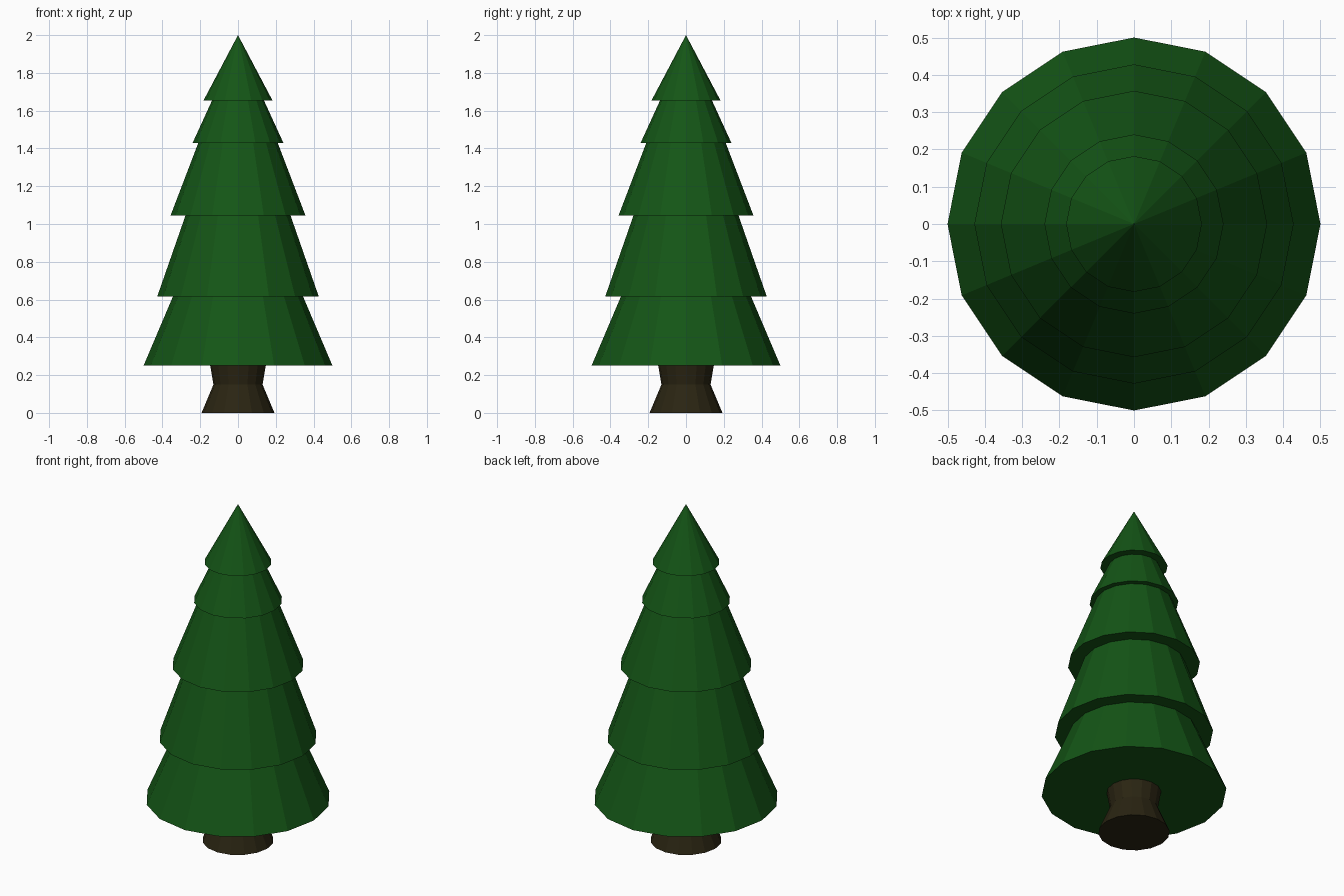
import bpy, bmesh, math

if "Cube" in bpy.data.objects:
    bpy.data.objects.remove(bpy.data.objects["Cube"])

SIDES = 16


def material(name, rgb):
    m = bpy.data.materials.new(name)
    m.diffuse_color = (*rgb, 1)
    m.use_nodes = True
    m.node_tree.nodes["Principled BSDF"].inputs["Base Color"].default_value = m.diffuse_color
    return m


def lathe(name, profile, mat):
    """Revolve (radius, z) points, listed bottom to top, with flat facets."""
    bm = bmesh.new()
    rings = []
    for r, z in profile:
        if r == 0:
            rings.append([bm.verts.new((0, 0, z))] * SIDES)
        else:
            rings.append([bm.verts.new((r * math.cos(math.tau * i / SIDES),
                                        r * math.sin(math.tau * i / SIDES), z))
                          for i in range(SIDES)])
    for low, high in zip(rings, rings[1:]):
        for i in range(SIDES):
            j = (i + 1) % SIDES
            corners = list(dict.fromkeys((low[i], low[j], high[j], high[i])))
            bm.faces.new(corners)
    mesh = bpy.data.meshes.new(name)
    bm.to_mesh(mesh)
    bm.free()
    mesh.materials.append(mat)
    ob = bpy.data.objects.new(name, mesh)
    bpy.context.collection.objects.link(ob)
    return ob


green = material("pine green", (0.007, 0.092, 0.008))
brown = material("dark bark brown", (0.023, 0.018, 0.006))

# Trunk, flared at the foot
lathe("trunk", [(0, 0), (0.193, 0), (0.13, 0.15), (0.147, 0.25)], brown)

# Foliage tiers: base height, base radius, top height, top radius
tiers = [(0.25, 0.50, 0.615, 0.345),
         (0.615, 0.428, 1.045, 0.278),
         (1.045, 0.357, 1.43, 0.21),
         (1.43, 0.24, 1.655, 0.137),
         (1.655, 0.182, 2.0, 0)]
inner = 0.147  # each underside reaches in to the part below
for n, (z0, r0, z1, r1) in enumerate(tiers, 1):
    lathe(f"foliage_tier_{n}", [(inner, z0), (r0, z0), (r1, z1)], green)
    inner = r1
